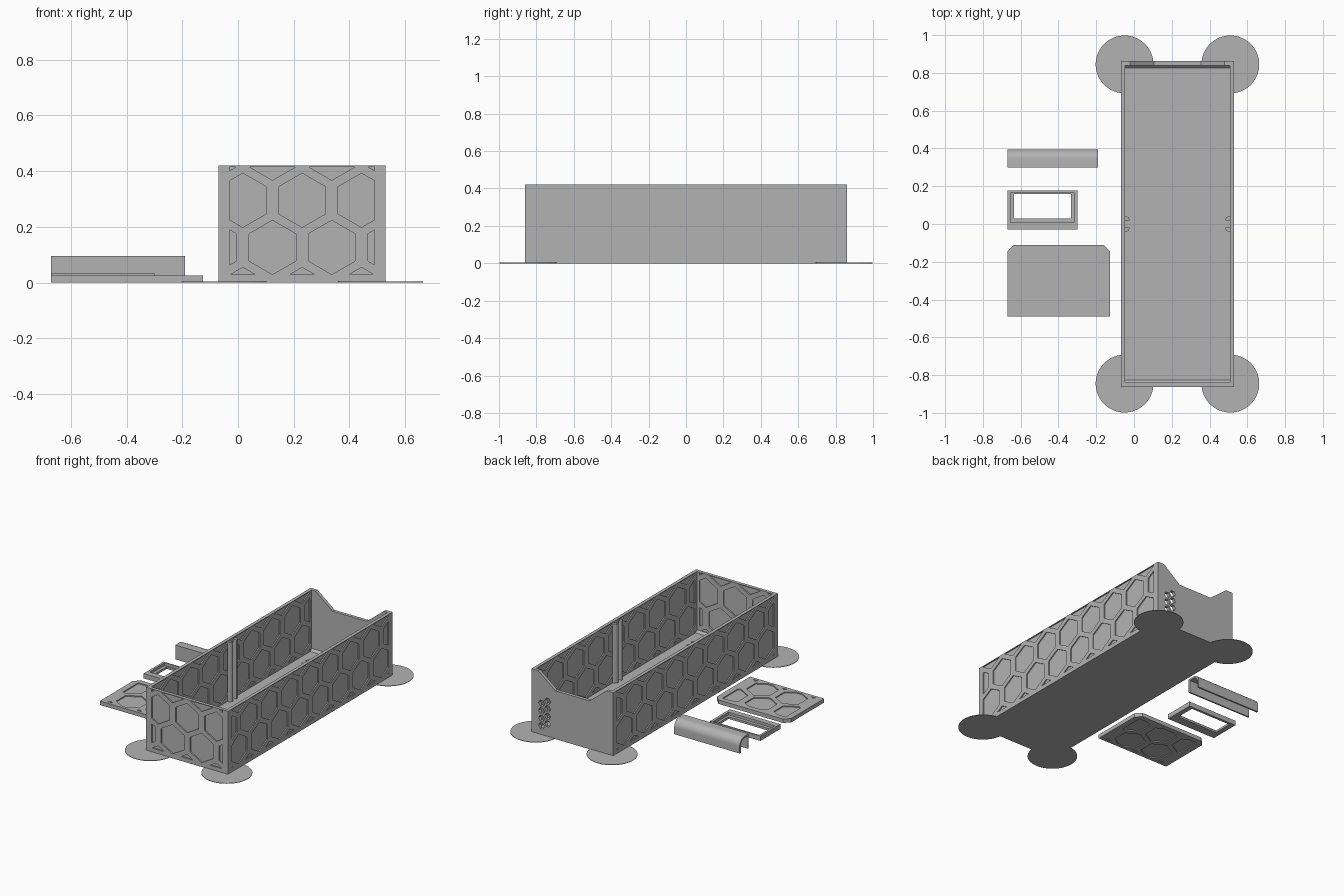
import bpy, bmesh, math
from mathutils import Matrix, Vector

if "Cube" in bpy.data.objects:
    bpy.data.objects.remove(bpy.data.objects["Cube"])

grey = bpy.data.materials.new("plain grey")
grey.diffuse_color = (0.45, 0.45, 0.45, 1)
grey.use_nodes = True
grey.node_tree.nodes["Principled BSDF"].inputs["Base Color"].default_value = grey.diffuse_color

CX, HX, HY, H, T = 0.23, 0.30, 0.862, 0.42, 0.022   # tray centre, half sizes, height, wall
STEP, ROW, R = 0.213, 0.169, 0.097                  # honeycomb spacing and radius

UPRIGHT_X = Matrix(((1, 0, 0, 0), (0, 0, -1, 0), (0, 1, 0, 0), (0, 0, 0, 1)))  # u->x, v->z
UPRIGHT_Y = Matrix(((0, 0, 1, 0), (1, 0, 0, 0), (0, 1, 0, 0), (0, 0, 0, 1)))   # u->y, v->z


def prism(bm, pts, w0, w1):
    lo = [bm.verts.new((u, v, w0)) for u, v in pts]
    hi = [bm.verts.new((u, v, w1)) for u, v in pts]
    bm.faces.new(lo[::-1])
    bm.faces.new(hi)
    n = len(pts)
    for i in range(n):
        j = (i + 1) % n
        bm.faces.new((lo[i], lo[j], hi[j], hi[i]))


def make(name, prisms, matrix=Matrix()):
    bm = bmesh.new()
    for p in prisms:
        prism(bm, *p)
    bmesh.ops.recalc_face_normals(bm, faces=bm.faces)
    me = bpy.data.meshes.new(name)
    bm.to_mesh(me)
    bm.free()
    me.transform(matrix)
    me.materials.append(grey)
    ob = bpy.data.objects.new(name, me)
    bpy.context.collection.objects.link(ob)
    return ob


def rect(u0, u1, v0, v1):
    return [(u0, v0), (u1, v0), (u1, v1), (u0, v1)]


def ngon(u, v, r, n, turn=0.0):
    return [(u + r * math.cos(turn + math.tau * i / n),
             v + r * math.sin(turn + math.tau * i / n)) for i in range(n)]


def clip(pts, axis, limit, sign):
    out = []
    for i, a in enumerate(pts):
        b = pts[(i + 1) % len(pts)]
        da, db = sign * (a[axis] - limit), sign * (b[axis] - limit)
        if da >= 0:
            out.append(a)
        if da * db < 0:
            out.append(tuple(Vector(a).lerp(Vector(b), da / (da - db))))
    return out


def honeycomb(uc, v_low, u0, u1, v0, v1):
    """Staggered hexagons trimmed to a rectangle."""
    cells = []
    for row in range(-1, 3):
        for k in range(-6, 7):
            shift = STEP / 2 if row % 2 == 0 else 0
            pts = ngon(uc + shift + k * STEP, v_low + row * ROW, R, 6, math.pi / 6)
            for axis, limit, sign in ((0, u0, 1), (0, u1, -1), (1, v0, 1), (1, v1, -1)):
                pts = clip(pts, axis, limit, sign)
            if len(pts) > 2:
                us, vs = [p[0] for p in pts], [p[1] for p in pts]
                if max(us) - min(us) > 0.006 and max(vs) - min(vs) > 0.006:
                    cells.append(pts)
    return cells


def panel(name, outline, thick, cells, depth, matrix):
    """Slab with the cells sunk into both faces; depth None cuts through."""
    h = thick / 2
    ob = make(name, [(outline, -h, h)])
    spans = [(-h - 0.02, h + 0.02)] if depth is None else [(-h - 0.02, depth - h), (h - depth, h + 0.02)]
    cutter = make(name + "_cutter", [(c, a, b) for c in cells for a, b in spans])
    cutter.hide_render = True
    mod = ob.modifiers.new("pockets", 'BOOLEAN')
    mod.operation, mod.solver, mod.object = 'DIFFERENCE', 'EXACT', cutter
    bpy.context.view_layer.update()
    me = bpy.data.meshes.new_from_object(ob.evaluated_get(bpy.context.evaluated_depsgraph_get()))
    ob.modifiers.clear()
    ob.data = me
    me.transform(matrix)
    bpy.data.objects.remove(cutter)
    return ob


def at(x, y, z, m=Matrix()):
    return Matrix.Translation((x, y, z)) @ m


# Tray floor and the thin round anti-lift discs at its corners
make("tray_floor", [(rect(CX - HX, CX + HX, -HY, HY), 0, 0.018)])
for sx in (-1, 1):
    for sy in (-1, 1):
        make("corner_disc", [(ngon(CX + sx * 0.28, sy * 0.845, 0.153, 64), 0, 0.003)])

# Long side walls with honeycomb pockets
side_cells = honeycomb(0, 0.126, -0.82, 0.82, 0.028, 0.415)
for sx in (-1, 1):
    panel("side_wall", rect(-HY, HY, 0, H), T, side_cells, 0.007,
          at(CX + sx * (HX - T / 2), 0, 0, UPRIGHT_Y))

# Front wall with honeycomb pockets
panel("front_wall", rect(-HX, HX, 0, H), T, honeycomb(0, 0.126, -0.26, 0.26, 0.028, 0.415),
      0.008, at(CX, -HY + T / 2, 0, UPRIGHT_X))

# Back wall with a sloped notch and a cluster of cable vents
notch = [(-HX, 0), (HX, 0), (HX, H), (0.25, H), (0.125, 0.32), (-0.125, 0.32), (-0.25, H), (-HX, H)]
vents = [ngon(0.225 - 0.044 * c, 0.06 + 0.05 * k + 0.025 * c, 0.022, 6)
         for c in range(2) for k in range(4)]
panel("back_wall", notch, T, vents, None, at(CX, HY - T / 2, 0, UPRIGHT_X))

# Sloped fillets where the end walls meet the floor
for sy in (-1, 1):
    y = sy * (HY - T)
    make("floor_fillet", [([(y, 0.018), (y - sy * 0.015, 0.018), (y, 0.033)],
                           CX - HX + T, CX + HX - T)], UPRIGHT_Y)

# Quarter-round divider rails on both long walls
for sx in (-1, 1):
    for sy in (-1, 1):
        x, y = CX + sx * (HX - T), sy * 0.018
        arc = [(x - sx * 0.025 * math.cos(a * math.pi / 12), y + sy * 0.025 * math.sin(a * math.pi / 12))
               for a in range(7)]
        make("divider_rail", [([(x, y)] + arc, 0.018, 0.41)])

# Loose divider plate with clipped corners
w, d = 0.272, 0.19
plate = [(-w, -d), (w, -d), (w, d - 0.035), (w - 0.035, d), (-w + 0.035, d), (-w, d - 0.035)]
panel("divider_plate", plate, 0.026, honeycomb(0, -0.085, -w + 0.04, w - 0.04, -d + 0.02, d - 0.035),
      0.007, at(-0.398, -0.30, 0.013))


def ring(o, i, z0, z1):
    return [(rect(o[0], i[0], o[2], o[3]), z0, z1), (rect(i[1], o[1], o[2], o[3]), z0, z1),
            (rect(i[0], i[1], o[2], i[2]), z0, z1), (rect(i[0], i[1], i[3], o[3]), z0, z1)]


# Loose label frame: tall rim with a lower inner ledge
rim, ledge, hole = (-0.67, -0.30, -0.03, 0.177), (-0.655, -0.318, 0.008, 0.168), (-0.635, -0.333, 0.03, 0.16)
make("frame_rim", ring(rim, ledge, 0, 0.032))
make("frame_ledge", ring(ledge, hole, 0, 0.014))

# Loose grip: hollow shell with a rounded outer side, open underneath
def grip_arc(r):
    return [(0.345 + r * math.cos(a * math.pi / 16), 0.045 + r * math.sin(a * math.pi / 16)) for a in range(9)]

outer = [(0.395, 0)] + grip_arc(0.05) + [(0.30, 0.095), (0.30, 0)]
inner = [(0.31, 0), (0.31, 0.083)] + grip_arc(0.038)[::-1] + [(0.383, 0)]
grip = make("grip", [(outer + inner, -0.67, -0.19)], UPRIGHT_Y)
bpy.context.view_layer.objects.active = grip
grip.select_set(True)
bpy.ops.object.shade_smooth_by_angle(angle=math.radians(30))
